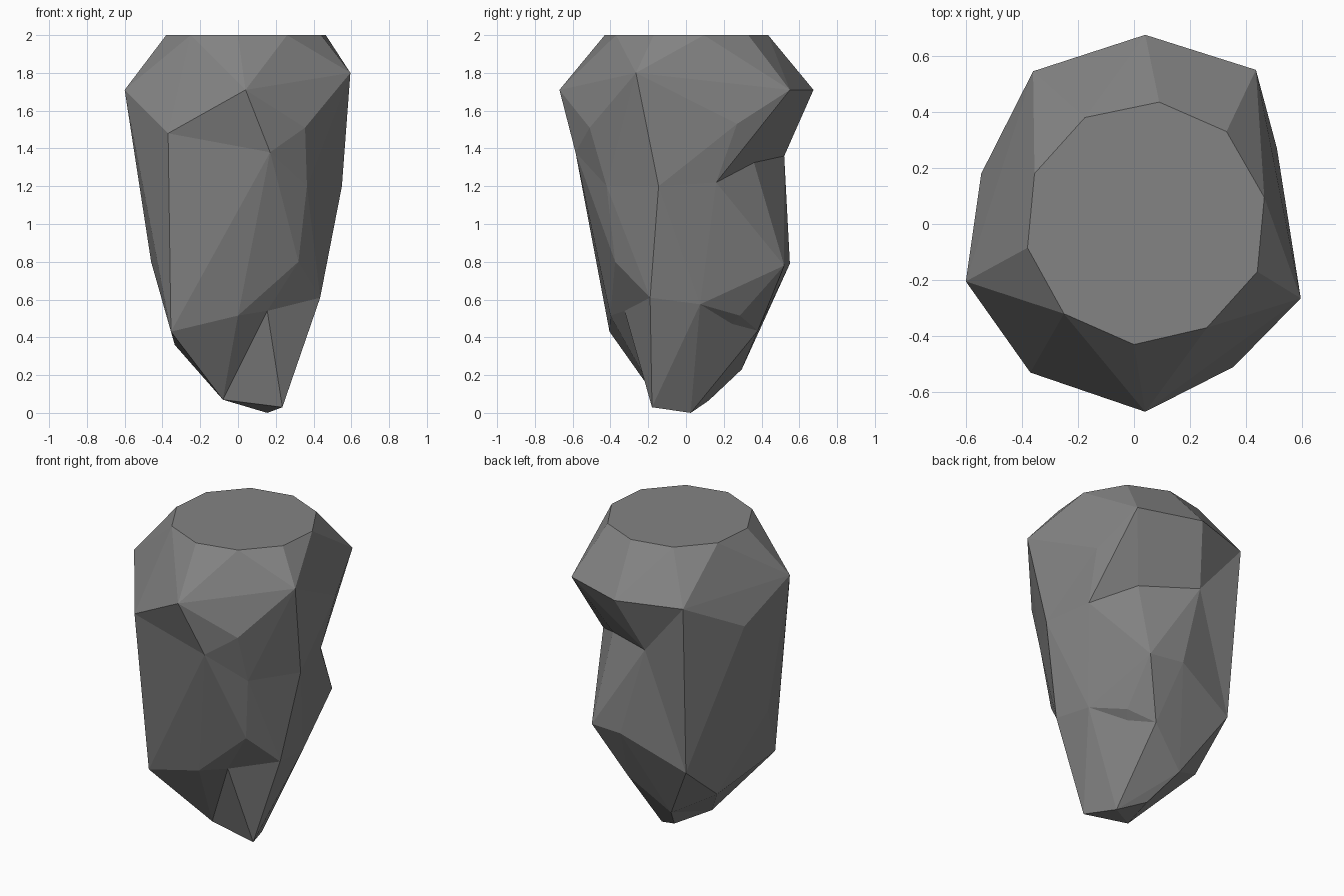
import bpy
import bmesh
from mathutils import Vector

# Remove the default cube only
default_cube = bpy.data.objects.get("Cube")
if default_cube:
    bpy.data.objects.remove(default_cube, do_unlink=True)

# One flat stone colour
stone = bpy.data.materials.new("grey stone")
stone.use_nodes = True
stone_colour = (0.23, 0.23, 0.23, 1)
stone.diffuse_color = stone_colour
shader = next(n for n in stone.node_tree.nodes if n.type == "BSDF_PRINCIPLED")
shader.inputs["Base Color"].default_value = stone_colour


def corner(x, y, z):
    """A corner of the rock, given in hundredths of a unit."""
    return Vector((x, y, z)) / 100


def carve_block(name, corners):
    """Make a flat-faced convex block spanning the given corners."""
    bm = bmesh.new()
    for point in corners:
        bm.verts.new(point)
    hull = bmesh.ops.convex_hull(bm, input=bm.verts[:], use_existing_faces=False)
    spare = {v for v in hull["geom_interior"] + hull["geom_unused"]
             if isinstance(v, bmesh.types.BMVert)}
    bmesh.ops.delete(bm, geom=list(spare), context="VERTS")
    # Merge the triangles of the level top into one face
    bmesh.ops.dissolve_limit(bm, angle_limit=0.005, verts=bm.verts[:], edges=bm.edges[:])
    bmesh.ops.recalc_face_normals(bm, faces=bm.faces[:])
    mesh = bpy.data.meshes.new(name)
    bm.to_mesh(mesh)
    bm.free()
    mesh.materials.append(stone)
    block = bpy.data.objects.new(name, mesh)
    bpy.context.scene.collection.objects.link(block)
    return block


# Level top outline, counter-clockwise from the front
top_outline = [(0, -43), (26, -37), (44, -17), (46.5, 9.5), (33, 33),
               (9, 43.5), (-17.5, 38), (-35.5, 18), (-38, -8.5), (-25, -32)]
top_rim = [corner(x, y, 200) for x, y in top_outline]

# Widest belt of corners, split where the right flank takes over
shoulder_front = corner(4, -67, 171)
shoulder_front_left = corner(35.5, -51, 151)
shoulder_left = corner(59.5, -26.5, 180)
shoulder_back_left = corner(51, 27, 153)
overhang_left = corner(43.5, 55, 171)
overhang_back = corner(4, 67.5, 171)
overhang_right = corner(-36, 54.5, 171)
right_shoulder = [corner(-54.5, 18, 151), corner(-60, -20.5, 171),
                  corner(-37, -53, 148)]
shoulder = [shoulder_front, shoulder_front_left, shoulder_left,
            shoulder_back_left, overhang_left, overhang_back,
            overhang_right] + right_shoulder

# Waist: the front corners, then the inside of the notch at the back
chest = corner(17, -58.5, 138)
waist_front = [chest, corner(36.5, -42, 120), corner(55, -14.5, 120)]
notch_left = corner(48, 16, 122)
notch_middle = corner(27, 36, 132.5)
notch_right = corner(-7, 52, 136)
notch = [notch_left, notch_middle, notch_right]

# Hips: where the rock starts to taper
hip_front = corner(0, -40, 51.5)
hip_front_left = corner(32, -37.5, 80)
hip_left = corner(43.5, -19, 61)
hip_back_left = corner(31, 52, 78)
hip_back = corner(8.5, 55, 79)
hip_back_right = corner(-32.5, 46.5, 61)
hip_right = corner(-46, -18, 80)
hip_front_right = corner(-35.5, -40.5, 43)
hips = [hip_front, hip_front_left, hip_left, hip_back_left, hip_back,
        hip_back_right, hip_right, hip_front_right]

# Underside corners above the foot
under_front = corner(15.5, -32.5, 54)
under_left = corner(41, 7.5, 57.5)
under_ledge = corner(29, 28.5, 51.5)
under_back = corner(15, 38, 43.5)
under_back_right = corner(-10, 29.5, 23)
under_right = corner(-33.5, 16, 36)

# Foot corners
foot_front_right = corner(-8, -15, 7)
foot_front_left = corner(23.5, -18, 3)
foot_tip = corner(15.5, 2.5, 0)
foot_back = corner(0, 12, 6.5)

# Each block meets its neighbours along shared corners
carve_block("rock_crown", top_rim + shoulder + waist_front + notch)
carve_block("rock_body", right_shoulder + waist_front + notch + hips + [
    under_front, under_left, under_ledge, under_back, under_back_right,
    under_right, foot_front_right])
carve_block("rock_right_flank", right_shoulder + [
    overhang_right, chest, notch_middle, notch_right, hip_front,
    hip_back_right, hip_right, hip_front_right, under_right])
carve_block("rock_foot", [
    under_front, hip_left, under_left, under_back, under_back_right,
    foot_front_right, foot_front_left, foot_tip, foot_back])
